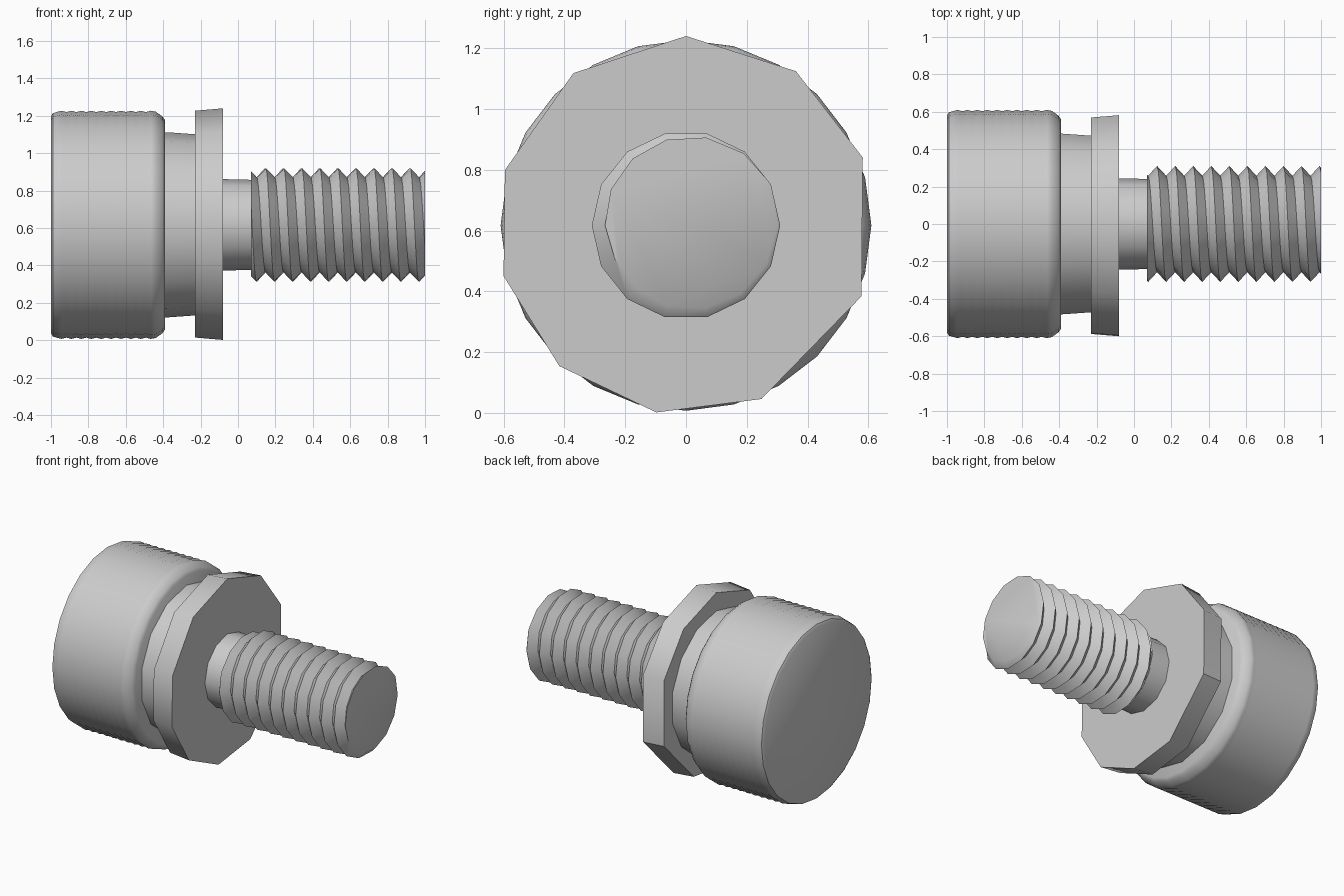
import bpy, bmesh, math

if "Cube" in bpy.data.objects:
    bpy.data.objects.remove(bpy.data.objects["Cube"], do_unlink=True)

AXIS_Z = 0.617

steel = bpy.data.materials.new("light grey metal")
steel.use_nodes = True
GREY = (0.6, 0.6, 0.6, 1)
steel.diffuse_color = GREY
steel.node_tree.nodes["Principled BSDF"].inputs["Base Color"].default_value = GREY


def finish(bm, name, angle=40):
    bmesh.ops.recalc_face_normals(bm, faces=bm.faces[:])
    mesh = bpy.data.meshes.new(name)
    bm.to_mesh(mesh)
    bm.free()
    mesh.materials.append(steel)
    ob = bpy.data.objects.new(name, mesh)
    bpy.context.collection.objects.link(ob)
    ob.location.z = AXIS_Z
    bpy.ops.object.select_all(action='DESELECT')
    ob.select_set(True)
    bpy.context.view_layer.objects.active = ob
    bpy.ops.object.shade_smooth_by_angle(angle=math.radians(angle))
    return ob


def lathe(name, profile, angles, smooth=40):
    """Closed turned part along x from (x, radius) points."""
    bm = bmesh.new()
    rings = [[bm.verts.new((x, r * math.cos(a), r * math.sin(a))) for a in angles]
             for x, r in profile]
    n = len(angles)
    for lo, hi in zip(rings, rings[1:]):
        for j in range(n):
            k = (j + 1) % n
            bm.faces.new((lo[j], lo[k], hi[k], hi[j]))
    bm.faces.new(rings[0])
    bm.faces.new(rings[-1])
    return finish(bm, name, smooth)


def even(n, start=90):
    return [math.radians(start + 360 * i / n) for i in range(n)]


# Head with a finely ridged grip
RIDGES = 10
step = 0.53 / RIDGES
grip = []
for i in range(RIDGES):
    x = -0.97 + i * step
    grip += [(x, 0.603), (x + step / 2, 0.610)]
lathe("knurled_head",
      [(-1.0, 0.58), (-0.99, 0.597)] + grip
      + [(-0.44, 0.605), (-0.405, 0.58), (-0.39, 0.56)], even(24))

# Recessed groove between head and flange
lathe("groove", [(-0.41, 0.495), (-0.38, 0.495), (-0.24, 0.485), (-0.21, 0.485)],
      even(14))

# Coarse, uneven ten-sided flange
flange_angles = [math.radians(a) for a in
                 (90, 54.5, 21, -22, -66.5, -99, -132, -164.5, -197, -233.5)]
lathe("flange", [(-0.23, 0.61), (-0.08, 0.623)], flange_angles)

# Plain neck
lathe("neck", [(-0.1, 0.245), (0.1, 0.24)], even(12))

# Helical thread, trimmed flat at both ends
PITCH, SIDES = 0.0965, 14
bm = bmesh.new()
cols = []
for j in range(SIDES):
    a = 2 * math.pi * j / SIDES
    col = []
    for i in range(28):
        r = 0.258 if i % 2 else 0.31
        x = -0.166 + PITCH * (i / 2 + j / SIDES)
        col.append(bm.verts.new((x, r * math.cos(a), r * math.sin(a))))
    cols.append(col)
for j in range(SIDES):
    last = j == SIDES - 1
    nxt = cols[0][2:] if last else cols[j + 1]
    for i in range(len(nxt) - 1):
        bm.faces.new((cols[j][i], nxt[i], nxt[i + 1], cols[j][i + 1]))
for x, side in ((0.07, -1), (1.0, 1)):
    bmesh.ops.bisect_plane(bm, geom=bm.verts[:] + bm.edges[:] + bm.faces[:],
                           plane_co=(x, 0, 0), plane_no=(side, 0, 0),
                           clear_outer=True)
bmesh.ops.holes_fill(bm, edges=[e for e in bm.edges if e.is_boundary], sides=0)
finish(bm, "threaded_shank", 75)
